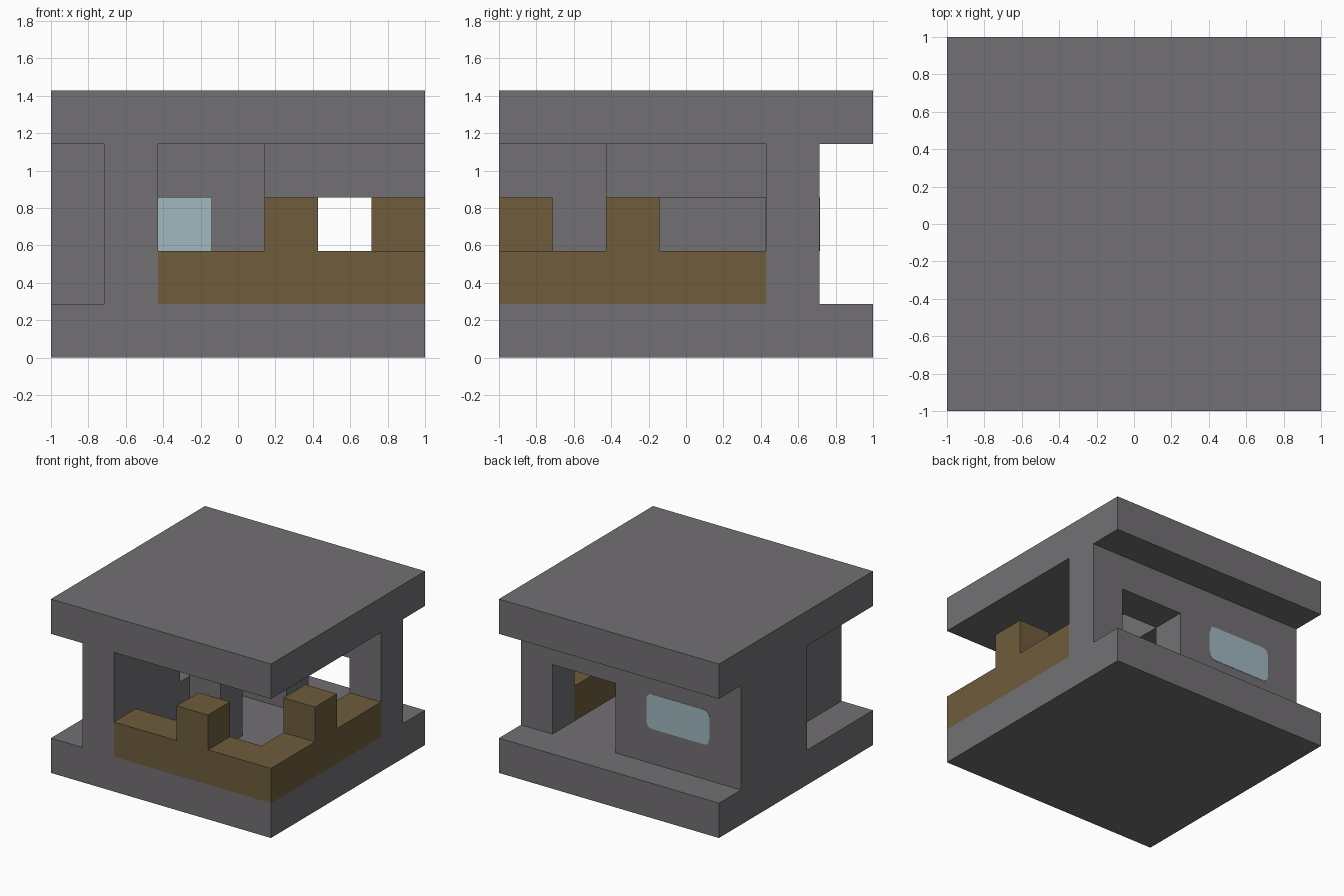
import bpy
import bmesh
from mathutils import Vector

U = 2 / 7  # side of one building block

cube = bpy.data.objects.get("Cube")
if cube:
    bpy.data.objects.remove(cube, do_unlink=True)


def material(name, rgb):
    m = bpy.data.materials.new(name)
    m.use_nodes = True
    m.diffuse_color = (*rgb, 1)
    m.node_tree.nodes["Principled BSDF"].inputs["Base Color"].default_value = (*rgb, 1)
    return m


stone = material("grey stone", (0.17, 0.163, 0.173))
wood = material("brown wood", (0.158, 0.107, 0.045))
glass = material("pale blue glass", (0.35, 0.48, 0.53))


def block(name, mat, lo, hi, rounding=0):
    """Box between two block-grid corners; rounding softens the edges along y."""
    shift = Vector((-1, -1, 0))
    a, b = Vector(lo) * U + shift, Vector(hi) * U + shift
    bm = bmesh.new()
    bmesh.ops.create_cube(bm, size=1)
    for v in bm.verts:
        v.co = (a + b) / 2 + v.co * (b - a)
    if rounding:
        edges = [e for e in bm.edges
                 if abs(e.verts[0].co.y - e.verts[1].co.y) > 1e-5]
        bmesh.ops.bevel(bm, geom=edges, offset=rounding, segments=4,
                        profile=0.5, affect="EDGES")
    mesh = bpy.data.meshes.new(name)
    bm.to_mesh(mesh)
    bm.free()
    mesh.materials.append(mat)
    obj = bpy.data.objects.new(name, mesh)
    bpy.context.collection.objects.link(obj)
    return obj


# Floor and roof slabs
block("floor_slab", stone, (0, 0, 0), (7, 7, 1))
block("roof_slab", stone, (0, 0, 4), (7, 7, 5))

# Side walls, back wall and doorway
block("front_side_wall", stone, (1, 0, 1), (2, 3, 4))
block("outer_side_wall", stone, (0, 3, 1), (1, 5, 4))
block("back_wall", stone, (0, 5, 1), (4, 6, 4))
block("door_lintel", stone, (4, 5, 3), (6, 6, 4))
block("back_corner_post", stone, (6, 5, 1), (7, 6, 4))

# Window alcove with a bench, a lowered ceiling and its column
block("alcove_bench", stone, (1, 3, 1), (2, 5, 2))
block("alcove_header", stone, (1, 3, 3), (2, 5, 4))
block("lowered_ceiling", stone, (2, 2, 3), (4, 5, 4))
block("inner_column", stone, (3, 2, 1), (4, 3, 3))

# Window panes on both sides of the back wall
block("window_inside", glass, (1, 4.99, 2), (3, 5, 3))
block("window_outside", glass, (1, 6, 2), (3, 6.01, 3), rounding=0.05)

# Wooden parapet with raised blocks
block("front_parapet", wood, (2, 0, 1), (7, 1, 2))
block("side_parapet", wood, (6, 1, 1), (7, 5, 2))
block("front_raised_block", wood, (4, 0, 2), (5, 1, 3))
block("side_raised_block", wood, (6, 2, 2), (7, 3, 3))
